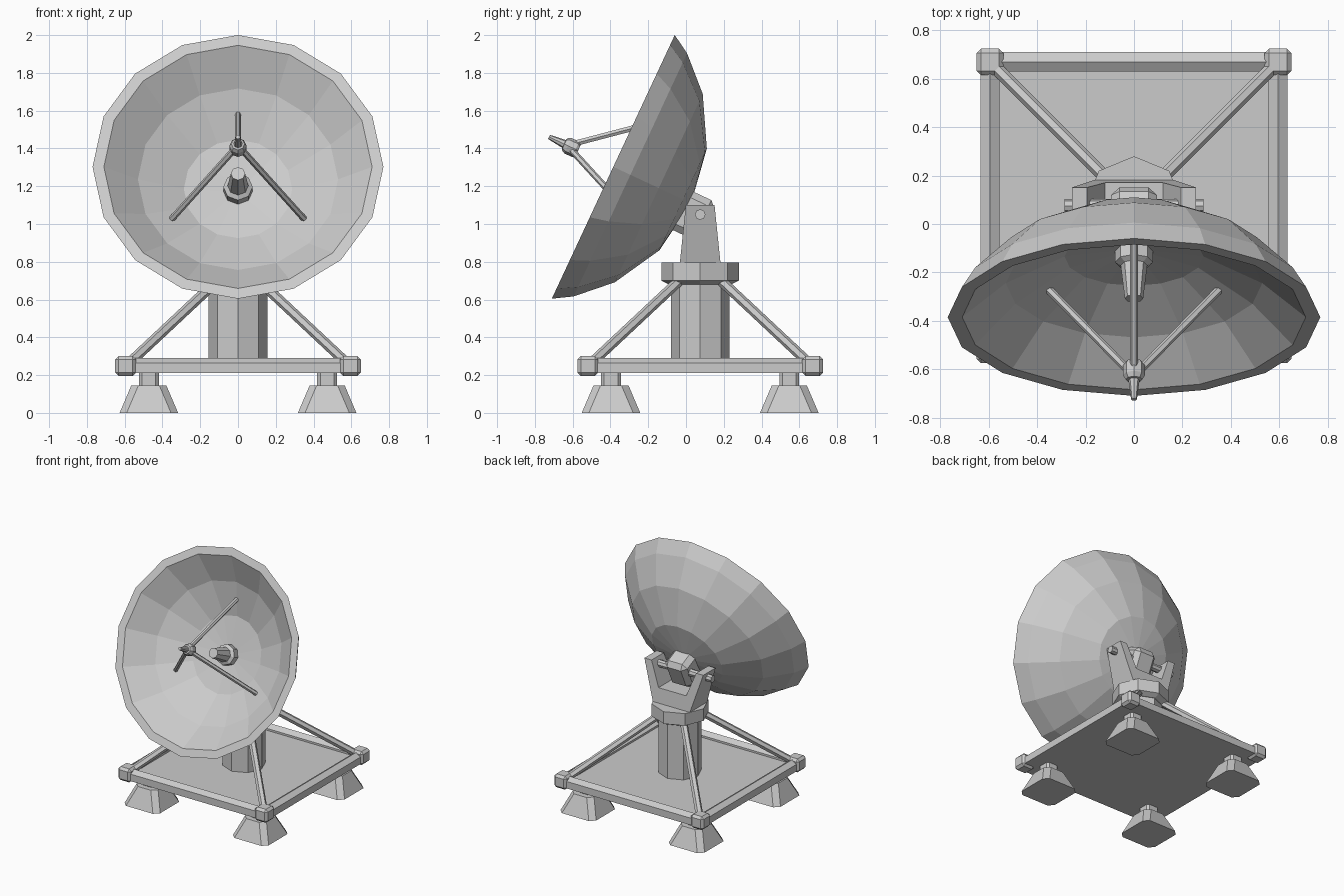
import bpy, bmesh
from math import sin, cos, pi, radians
from mathutils import Vector, Matrix

if "Cube" in bpy.data.objects:
    bpy.data.objects.remove(bpy.data.objects["Cube"])

CY = 0.075  # y of the mast and base centre
DISH = Matrix.Translation((0, -0.385, 1.3025)) @ Matrix.Rotation(radians(65), 4, 'X')


def finish(name, bm, mat=None):
    bmesh.ops.remove_doubles(bm, verts=bm.verts, dist=1e-5)
    if mat is not None:
        bm.transform(mat)
    bmesh.ops.recalc_face_normals(bm, faces=bm.faces)
    me = bpy.data.meshes.new(name)
    bm.to_mesh(me)
    bm.free()
    ob = bpy.data.objects.new(name, me)
    bpy.context.collection.objects.link(ob)
    return ob


def lathe(name, profile, sides, mat):
    """Revolve (radius, height) points about local z; profile starts and ends on the axis."""
    bm = bmesh.new()
    rings = [[bm.verts.new((r * cos(2 * pi * i / sides), r * sin(2 * pi * i / sides), z))
              for i in range(sides)] if r else [bm.verts.new((0, 0, z))] for r, z in profile]
    for a, b in zip(rings, rings[1:]):
        for i in range(sides):
            j = (i + 1) % sides
            quad = [a[i % len(a)], a[j % len(a)], b[j % len(b)], b[i % len(b)]]
            bm.faces.new(list(dict.fromkeys(quad)))
    return finish(name, bm, mat)


def rod(name, p, q, r, sides=6):
    p, q = Vector(p), Vector(q)
    d = q - p
    mat = Matrix.Translation(p) @ d.to_track_quat('Z', 'Y').to_matrix().to_4x4()
    return lathe(name, [(0, 0), (r, 0), (r, d.length), (0, d.length)], sides, mat)


def box(name, center, size, bevel=0, mat=None, vertical_only=False, taper=1):
    bm = bmesh.new()
    bmesh.ops.create_cube(bm, size=1)
    for v in bm.verts:
        k = taper if v.co.z > 0 else 1
        v.co = Vector((v.co.x * size[0] * k, v.co.y * size[1] * k, v.co.z * size[2]))
    if bevel:
        edges = [e for e in bm.edges if not vertical_only
                 or abs(e.verts[0].co.z - e.verts[1].co.z) > 1e-4]
        bmesh.ops.bevel(bm, geom=edges, offset=bevel, segments=1, affect='EDGES')
    bm.transform(Matrix.Translation(center))
    return finish(name, bm, mat)


def prism(name, outline, half_depth, mat):
    """Extrude an xz outline along y; half_depth gives the depth at each height."""
    bm = bmesh.new()
    front, back = [[bm.verts.new((x, s * half_depth(z), z)) for x, z in outline] for s in (-1, 1)]
    bm.faces.new(front)
    bm.faces.new(back)
    for i in range(len(outline)):
        j = (i + 1) % len(outline)
        bm.faces.new((front[i], front[j], back[j], back[i]))
    return finish(name, bm, mat)


# Base plate with ridged rails
box("base_plate", (0, CY, 0.23), (1.25, 1.25, 0.04))
rail = [(-0.04, 0.21), (0.04, 0.21), (0.04, 0.265), (0, 0.29), (-0.04, 0.265)]
for i, side in enumerate(("right", "back", "left", "front")):
    mat = (Matrix.Translation((0, CY, 0)) @ Matrix.Rotation(i * pi / 2, 4, 'Z')
           @ Matrix.Translation((0.595, 0, 0)))
    prism(side + "_rail", rail, lambda z: 0.595, mat)

# Corner blocks, feet and braces
for sx, a in ((-1, "left"), (1, "right")):
    for sy, b in ((-1, "front"), (1, "back")):
        n = f"{b}_{a}_"
        box(n + "corner_block", (sx * 0.595, CY + sy * 0.595, 0.248), (0.11, 0.11, 0.106), 0.018)
        fx, fy = sx * 0.472, CY + sy * 0.472
        box(n + "foot", (fx, fy, 0.0725), (0.31, 0.31, 0.145), 0.035,
            vertical_only=True, taper=0.6)
        box(n + "foot_neck", (fx, fy, 0.178), (0.105, 0.105, 0.075), 0.016, vertical_only=True)
        rod(n + "brace", (sx * 0.58, CY + sy * 0.58, 0.26),
            (sx * 0.11, CY + sy * 0.11, 0.70), 0.027)

# Mast and turning collar
mast = Matrix.Translation((0, CY, 0))
lathe("mast", [(0, 0.22), (0.155, 0.22), (0.155, 0.72), (0, 0.72)], 8, mast)
lathe("turning_collar", [(0, 0.68), (0.165, 0.68), (0.205, 0.70), (0.205, 0.795), (0, 0.795)], 8, mast)

# Yoke, pivot pin and hub
half = [(0.16, 0.79), (0.256, 1.10), (0.194, 1.10), (0.12, 0.91)]
prism("yoke", half + [(-x, z) for x, z in reversed(half)],
      lambda z: 0.108 - (z - 0.79) * 0.103, mast)
rod("pivot_pin", (-0.287, CY, 1.05), (0.287, CY, 1.05), 0.028, 8)
box("dish_hub", (0, -0.055, -0.48), (0.19, 0.23, 0.20), 0.035, DISH)

# Dish shell
lathe("dish", [(0, -0.31), (0.287, -0.277), (0.53, -0.155), (0.71, 0), (0.77, 0),
               (0.71, -0.10), (0.55, -0.266), (0.297, -0.408), (0, -0.455)], 16, DISH)

# Central horn
lathe("horn", [(0, -0.35), (0.078, -0.35), (0.078, -0.25), (0.055, -0.235),
               (0.038, -0.085), (0, -0.085)], 8, DISH)

# Feed receiver held by three arms
lathe("feed_receiver", [(0, 0.205), (0.034, 0.205), (0.045, 0.22), (0.045, 0.265), (0.034, 0.285),
                        (0.023, 0.287), (0.012, 0.375), (0, 0.375)], 8, DISH)
for i in range(3):
    t = pi / 2 + i * 2 * pi / 3
    rod(f"feed_arm_{i + 1}", DISH @ Vector((0.02 * cos(t), 0.02 * sin(t), 0.245)),
        DISH @ Vector((0.41 * cos(t), 0.41 * sin(t), -0.225)), 0.017)
